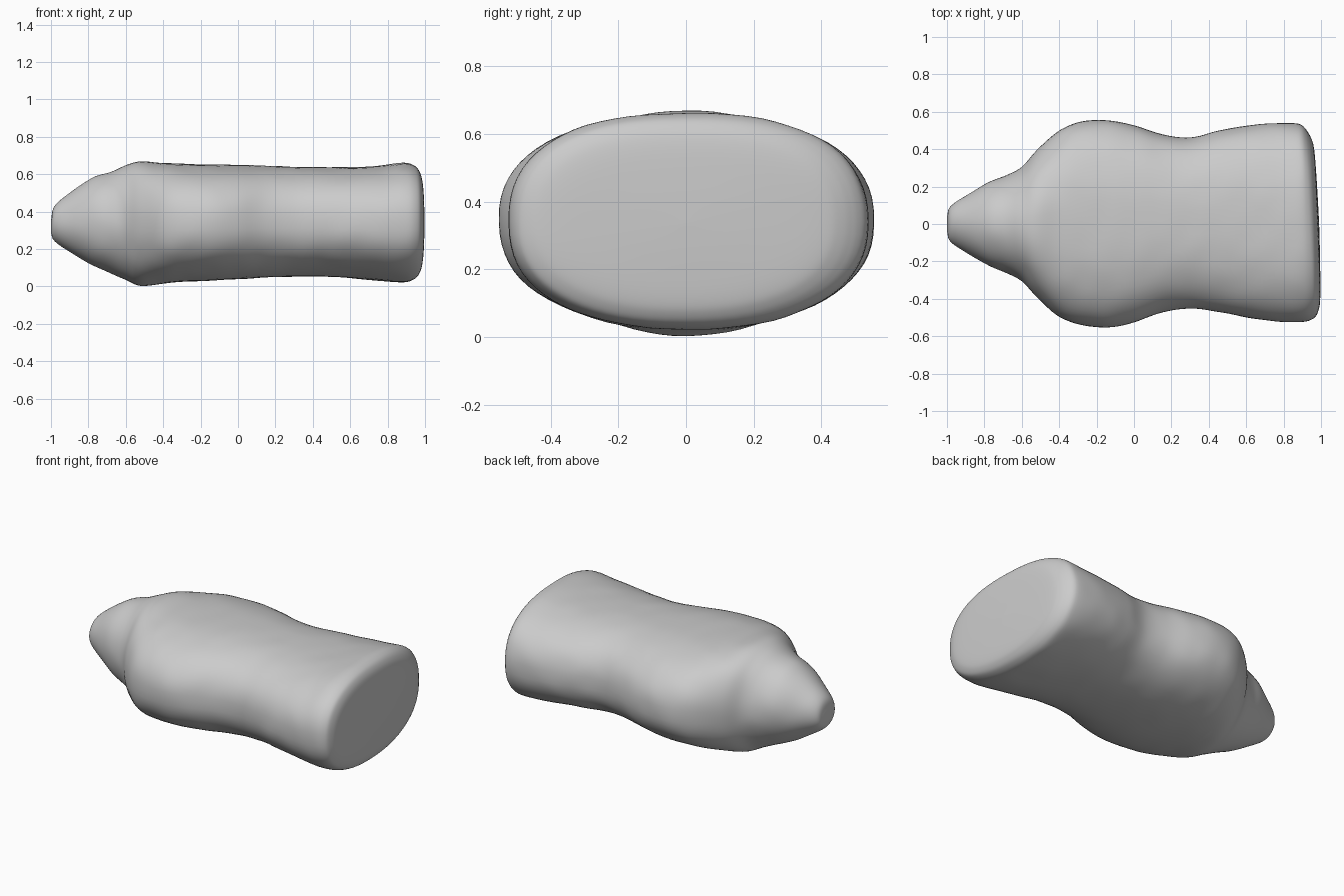
import bpy, bmesh, math
from mathutils import Vector, noise

cube = bpy.data.objects.get("Cube")
if cube:
    bpy.data.objects.remove(cube, do_unlink=True)

SIDES = 72      # points around each ring
STEPS = 6       # rings between two stations

# Body stations along x: x, right edge, left edge, bottom, top
STATIONS = [
    (-1.00, 0.00, 0.00, 0.32, 0.32),
    (-0.998, -0.05, 0.05, 0.28, 0.365),
    (-0.98, -0.095, 0.095, 0.242, 0.43),
    (-0.90, -0.15, 0.15, 0.185, 0.50),
    (-0.78, -0.222, 0.222, 0.115, 0.58),
    (-0.68, -0.262, 0.262, 0.07, 0.612),
    (-0.60, -0.305, 0.305, 0.035, 0.647),
    (-0.52, -0.39, 0.395, 0.003, 0.668),
    (-0.40, -0.495, 0.50, 0.016, 0.660),
    (-0.28, -0.54, 0.548, 0.026, 0.655),
    (-0.14, -0.552, 0.554, 0.032, 0.652),
    (0.00, -0.526, 0.527, 0.039, 0.65),
    (0.15, -0.473, 0.48, 0.047, 0.646),
    (0.30, -0.453, 0.463, 0.053, 0.64),
    (0.45, -0.469, 0.498, 0.052, 0.638),
    (0.60, -0.499, 0.525, 0.045, 0.637),
    (0.76, -0.521, 0.540, 0.03, 0.646),
    (0.88, -0.525, 0.535, 0.022, 0.661),
    (0.935, -0.51, 0.507, 0.035, 0.65),
    (0.965, -0.47, 0.46, 0.065, 0.62),
    (0.98, -0.395, 0.39, 0.115, 0.565),
    (0.987, -0.20, 0.20, 0.225, 0.45),
    (0.99, 0.00, 0.00, 0.335, 0.335),
]


def spline(a, b, c, d, t):
    """Catmull-Rom blend from b to c."""
    return 0.5 * (2 * b + (c - a) * t + (2 * a - 5 * b + 4 * c - d) * t * t
                  + (3 * b - a - 3 * c + d) * t ** 3)


def sample_rings():
    """Smoothly resample the stations, leaving out the two poles."""
    last = len(STATIONS) - 1
    rings = []
    for i in range(last):
        four = [STATIONS[min(max(i + k, 0), last)] for k in (-1, 0, 1, 2)]
        for s in range(STEPS):
            if i or s:
                rings.append([spline(*v, s / STEPS) for v in zip(*four)])
    return rings


def ramp(x, start, end):
    return min(max((x - start) / (end - start), 0), 1)


def surface_point(x, y, z):
    """Skew the flat end slightly and add faint hand-modelled lumps."""
    skew = ramp(x, 0.88, 0.95)
    p = Vector((x - 0.04 * y * skew, y, z))
    outward = (p - Vector((x, 0, 0.335))).normalized()
    return p + outward * 0.003 * noise.noise(p * 8) * (1 - skew)


def ring_points(x, y0, y1, z0, z1):
    """Oval section: round at the nose, squarer on the body, fullest on top."""
    square = 0.45 * ramp(x, -0.65, -0.35)
    for k in range(SIDES):
        a = 2 * math.pi * k / SIDES
        c, s = math.cos(a), math.sin(a)
        power = 2 / (2 + square * (0.8 + 0.2 * s))
        y = (y0 + y1) / 2 + (y1 - y0) / 2 * math.copysign(abs(c) ** power, c)
        z = (z0 + z1) / 2 + (z1 - z0) / 2 * math.copysign(abs(s) ** power, s)
        yield surface_point(x, y, z)


# Body: rings lofted from the blunt nose to the broad flat end
bm = bmesh.new()
rings = [[bm.verts.new(p) for p in ring_points(*r)] for r in sample_rings()]
for a, b in zip(rings, rings[1:]):
    for k in range(SIDES):
        n = (k + 1) % SIDES
        bm.faces.new((a[k], a[n], b[n], b[k]))
for ring, station in ((rings[0], STATIONS[0]), (rings[-1], STATIONS[-1])):
    pole = bm.verts.new((station[0], 0, station[3]))
    for k in range(SIDES):
        bm.faces.new((ring[k], ring[(k + 1) % SIDES], pole))
bmesh.ops.recalc_face_normals(bm, faces=bm.faces)

mesh = bpy.data.meshes.new("body")
bm.to_mesh(mesh)
bm.free()
body = bpy.data.objects.new("body", mesh)
bpy.context.collection.objects.link(body)

# Plain light grey clay
grey = bpy.data.materials.new("light grey")
grey.use_nodes = True
grey.diffuse_color = (0.6, 0.6, 0.6, 1)
grey.node_tree.nodes["Principled BSDF"].inputs["Base Color"].default_value = (0.6, 0.6, 0.6, 1)
mesh.materials.append(grey)

# Smooth shading
bpy.ops.object.select_all(action="DESELECT")
body.select_set(True)
bpy.context.view_layer.objects.active = body
bpy.ops.object.shade_smooth_by_angle(angle=math.radians(50))
